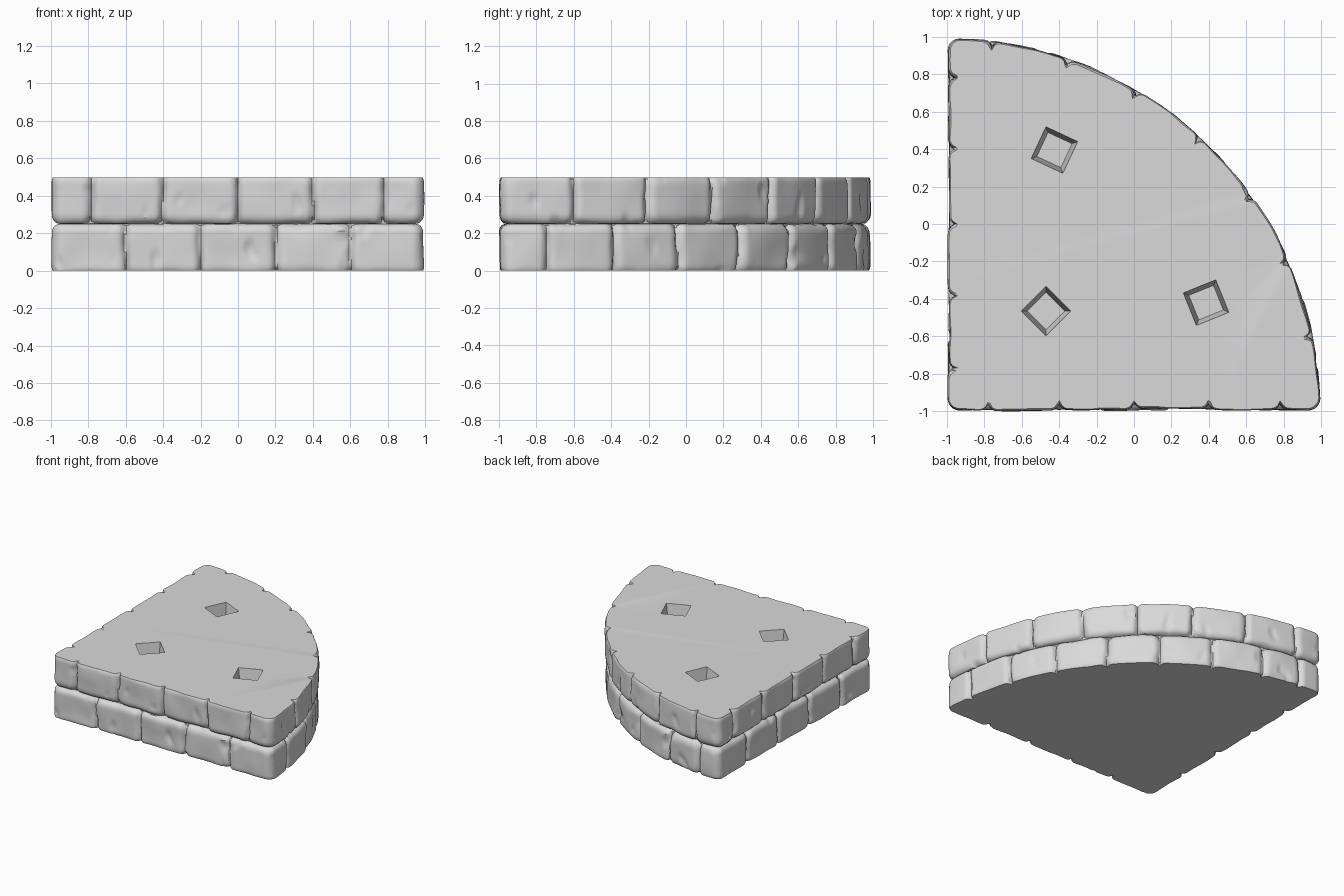
import bpy, bmesh, math, random
from mathutils import Vector, noise

if "Cube" in bpy.data.objects:
    bpy.data.objects.remove(bpy.data.objects["Cube"])

random.seed(4)
R = 0.07            # plan corner radius
H = 0.497           # total height
SPLIT = 0.25        # joint between the two courses

stone = bpy.data.materials.new("grey stone")
stone.diffuse_color = (0.7, 0.7, 0.7, 1)
stone.use_nodes = True
stone.node_tree.nodes["Principled BSDF"].inputs["Base Color"].default_value = stone.diffuse_color


# Plan outline: quarter disc, stored as (inner point, outward normal, length along path)
rim = []
A0 = math.asin(R / (2 - R))
X1 = -1 + (2 - R) * math.cos(A0)
path_len = 0.0


def direction(a):
    return Vector((math.cos(a), math.sin(a)))


def straight(p, q, n, steps):
    global path_len
    length = (q - p).length
    for i in range(steps):
        rim.append((p.lerp(q, i / steps), n, path_len + length * i / steps))
    path_len += length


def sweep(centre, radius, a, b, steps):
    # normals turn from a to b; a zero radius makes a rounded plan corner
    global path_len
    length = (radius + R) * (b - a)
    for i in range(steps):
        n = direction(a + (b - a) * i / steps)
        rim.append((centre + n * radius, n, path_len + length * i / steps))
    path_len += length


corner = Vector((-1 + R, -1 + R))
right_tip = Vector((X1, -1 + R))
back_tip = Vector((-1 + R, X1))
hp = math.pi / 2
straight(corner, right_tip, Vector((0, -1)), 150)
sweep(right_tip, 0, -hp, A0, 10)
arc_start = path_len
sweep(Vector((-1, -1)), 2 - R, A0, hp - A0, 240)
sweep(back_tip, 0, hp - A0, math.pi, 10)
left_start = path_len
straight(back_tip, corner, Vector((-1, 0)), 150)
sweep(corner, 0, math.pi, 3 * hp, 10)


# Vertical joints of each course, converted to distance along the outline
def joints(front, angles, left):
    s = [x + 1 - R for x in front]
    s += [arc_start + 2 * (math.radians(a) - A0) for a in angles]
    s += [left_start + X1 - y for y in left]
    return sorted(s)


courses = [
    (0.0, SPLIT, joints([-.6, -.2, .2, .6], [7.5, 18, 29, 40.5, 52, 63.5, 75, 84],
                        [.6, .2, -.2, -.6])),
    (SPLIT, H, joints([-.78, -.4, 0, .4, .78], [11.8, 23.6, 35.3, 47.2, 59, 71, 83],
                      [.78, .4, 0, -.38, -.77])),
]
bricks = [[(random.uniform(0, .010), random.uniform(-.02, .02), random.uniform(.042, .06))
           for j in c[2]] for c in courses]


def inset(course, s, z, p):
    """How far the stone surface sits behind the outline."""
    z0, z1, js = courses[course]
    s += 0.012 * noise.noise(p * 9)
    gaps = [(s - j) % path_len for j in js]
    k = min(range(len(js)), key=lambda i: gaps[i])
    ds = min(gaps[k], (js[(k + 1) % len(js)] - s) % path_len)
    lo = z - z0 + (0.022 if course == 0 else 0)
    hi = z1 - z + (0.022 if course == 1 else 0)
    dz = min(lo, hi) + (0.008 * noise.noise(p * 7 + Vector((5, 0, 0))) if SPLIT != z else 0)
    base, tilt, w = bricks[course][k]
    e = math.hypot(max(w - ds, 0), max(w - dz, 0))
    u = min(e / w, 1)
    d = base + 0.045 * (1 - math.sqrt(1 - u * u))
    d += tilt * (z - (z0 + z1) / 2)
    # broad undulation and a few chipped patches
    d += 0.007 * (noise.noise(p * 6) + 0.6)
    d += 0.05 * max(0, noise.noise(p * 8 + Vector((0, 9, 3))) - 0.42)
    return d


# Stone block: two courses of rounded bricks with flat top and bottom
bm = bmesh.new()
levels = []
for c, (z0, z1, _) in enumerate(courses):
    n = 16
    for i in range(n + 1):
        if c == 1 and i == 0:
            continue
        levels.append((c, z0 + (z1 - z0) * (1 - math.cos(math.pi * i / n)) / 2))
rows = []
for c, z in levels:
    row = []
    for q, n, s in rim:
        outer = q + n * R
        d = inset(c, s, z, Vector((outer.x, outer.y, z)))
        pos = q + n * (R - d)
        row.append(bm.verts.new((pos.x, pos.y, z)))
    rows.append(row)
N = len(rim)
for a, b in zip(rows, rows[1:]):
    for i in range(N):
        j = (i + 1) % N
        bm.faces.new((a[i], a[j], b[j], b[i]))
bm.faces.new(rows[-1])
bm.faces.new(rows[0][::-1])
mesh = bpy.data.meshes.new("stone_block")
bm.to_mesh(mesh)
bm.free()
block = bpy.data.objects.new("stone_block", mesh)
bpy.context.collection.objects.link(block)
mesh.materials.append(stone)


# Tapered square sockets cut into the top
def socket(x, y, turn):
    depth, over = 0.2, 0.02
    r_top, r_low = 0.132, 0.1
    r_over = r_top + (r_top - r_low) * over / depth
    bpy.ops.mesh.primitive_cone_add(vertices=4, radius1=r_low, radius2=r_over,
                                    depth=depth + over,
                                    location=(x, y, H - depth + (depth + over) / 2),
                                    rotation=(0, 0, math.radians(turn)))
    cutter = bpy.context.object
    cutter.name = "socket_cutter"
    cutter.hide_render = True
    cutter.data.materials.append(stone)
    bpy.context.view_layer.objects.active = block
    mod = block.modifiers.new("socket", 'BOOLEAN')
    mod.operation = 'DIFFERENCE'
    mod.solver = 'EXACT'
    mod.object = cutter
    bpy.ops.object.modifier_apply(modifier=mod.name)
    bpy.data.objects.remove(cutter)


for x, y, turn in [(-.425, .395, 20), (-.47, -.465, 0), (.385, -.42, 67)]:
    socket(x, y, turn)

bpy.ops.object.select_all(action='DESELECT')
block.select_set(True)
bpy.context.view_layer.objects.active = block
bpy.ops.object.shade_smooth_by_angle(angle=math.radians(30))
